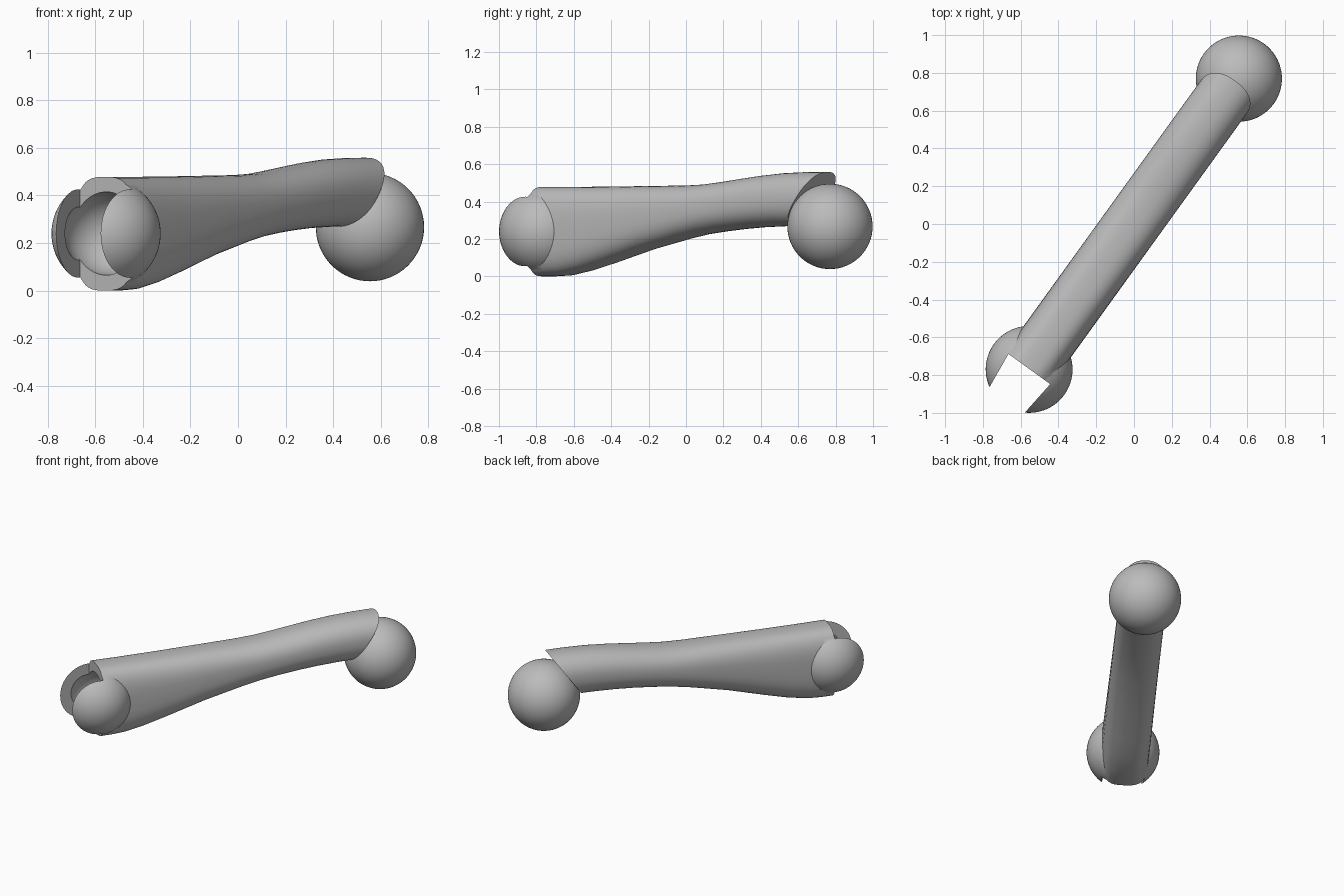
import bpy, bmesh, math
from mathutils import Vector

old = bpy.data.objects.get("Cube")
if old:
    bpy.data.objects.remove(old, do_unlink=True)

END = 0.949                       # distance from the middle to each joint centre
TURN = -math.atan2(0.585, 0.811)  # heading of the arm seen from above
SOCKET = (0, -END, 0.24)
BALL = (0, END, 0.267)

grey = bpy.data.materials.new("plain grey")
grey.use_nodes = True
grey.diffuse_color = (0.5, 0.5, 0.5, 1)
grey.node_tree.nodes["Principled BSDF"].inputs["Base Color"].default_value = (0.5, 0.5, 0.5, 1)


def make_object(name, bm):
    bmesh.ops.recalc_face_normals(bm, faces=bm.faces)
    mesh = bpy.data.meshes.new(name)
    bm.to_mesh(mesh)
    bm.free()
    mesh.materials.append(grey)
    obj = bpy.data.objects.new(name, mesh)
    bpy.context.collection.objects.link(obj)
    obj.rotation_euler.z = TURN
    return obj


def sphere(name, centre, radius):
    bm = bmesh.new()
    bmesh.ops.create_uvsphere(bm, u_segments=64, v_segments=32, radius=radius)
    bmesh.ops.translate(bm, vec=centre, verts=bm.verts)
    return make_object(name, bm)


def activate(obj):
    bpy.ops.object.select_all(action='DESELECT')
    obj.select_set(True)
    bpy.context.view_layer.objects.active = obj


def combine(obj, other, operation):
    mod = obj.modifiers.new(operation.title(), 'BOOLEAN')
    mod.operation, mod.object, mod.solver = operation, other, 'EXACT'
    bpy.context.view_layer.update()
    activate(obj)
    bpy.ops.object.modifier_apply(modifier=mod.name)
    bpy.data.objects.remove(other, do_unlink=True)


# Shank: rounded cross-sections as (position, underside, top)
stations = [(-END, 0, .478), (-.87, 0, .478), (-.78, .005, .478), (-.65, .03, .479),
            (-.5, .07, .48), (-.25, .142, .483), (0, .2, .486), (.13, .225, .492),
            (.25, .24, .506), (.38, .253, .523), (.5, .262, .538), (.65, .268, .552),
            (.8, .27, .558), (1.05, .27, .56)]
SIDES = 48
bm = bmesh.new()
rings = []
for y, low, high in stations:
    t = (y + END) / (2 * END)
    power = 2 / (3.2 - 0.9 * min(1, t * 1.5))
    ring = []
    for i in range(SIDES):
        a = math.tau * i / SIDES
        c, s = math.cos(a), math.sin(a)
        x = -0.008 + 0.15 * math.copysign(abs(c) ** power, c)
        z = (low + high) / 2 + (high - low) / 2 * math.copysign(abs(s) ** power, s)
        ring.append(bm.verts.new((x, y, z)))
    rings.append(ring)
for a, b in zip(rings, rings[1:]):
    for i in range(SIDES):
        j = (i + 1) % SIDES
        bm.faces.new((a[i], a[j], b[j], b[i]))
bm.faces.new(rings[0])
bm.faces.new(rings[-1])

# Slanted end resting on the ball
cut = bmesh.ops.bisect_plane(bm, geom=bm.verts[:] + bm.edges[:] + bm.faces[:],
                             plane_co=(0, END - 0.02, 0.56),
                             plane_no=Vector((0, 0.29, -0.21)), clear_outer=True)
edges = [e for e in cut["geom_cut"] if isinstance(e, bmesh.types.BMEdge)]
bmesh.ops.holes_fill(bm, edges=edges, sides=0)
shank = make_object("shank", bm)

# Slot between the jaws, slightly narrower at its mouth
bm = bmesh.new()
bmesh.ops.create_cube(bm, size=1)
for v in bm.verts:
    mouth = v.co.y < 0
    v.co = (math.copysign(0.105 if mouth else 0.136, v.co.x),
            -END + (-0.3 if mouth else 0.002), math.copysign(0.6, v.co.z))
slot = make_object("slot_cutter", bm)

# Socket body with two jaws and a round cavity
arm = sphere("socket_arm", SOCKET, 0.23)
combine(arm, shank, 'UNION')
combine(arm, slot, 'DIFFERENCE')
combine(arm, sphere("cavity_cutter", SOCKET, 0.175), 'DIFFERENCE')

# Ball at the far end
ball = sphere("ball", BALL, 0.228)

for obj in (arm, ball):
    activate(obj)
    bpy.ops.object.shade_smooth_by_angle(angle=math.radians(32))
